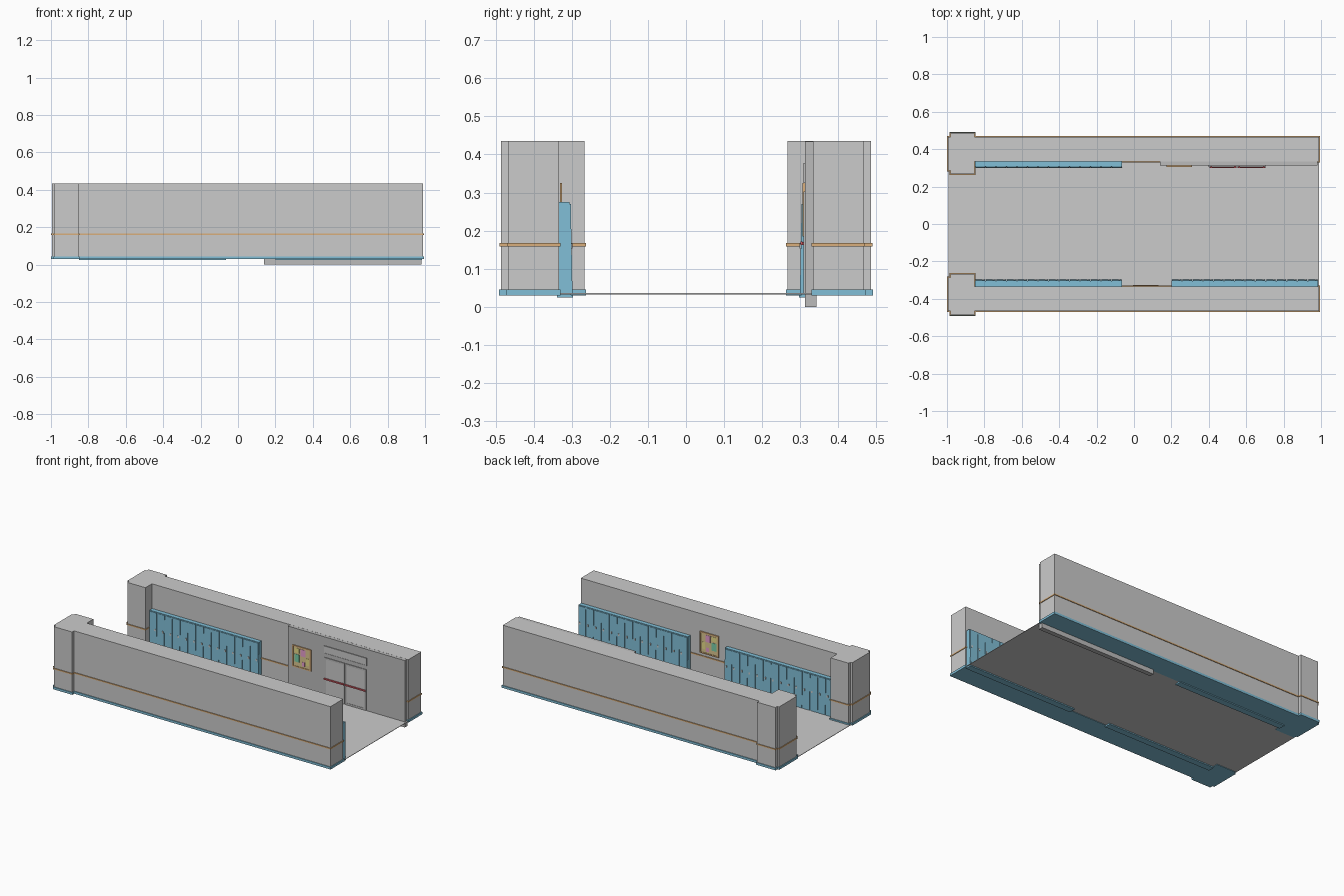
import bpy, bmesh
from mathutils import Vector

if "Cube" in bpy.data.objects:
    bpy.data.objects.remove(bpy.data.objects["Cube"])


def material(name, rgb):
    m = bpy.data.materials.new(name)
    m.diffuse_color = (*rgb, 1)
    m.use_nodes = True
    m.node_tree.nodes["Principled BSDF"].inputs["Base Color"].default_value = m.diffuse_color
    return m


BLUE = material("blue_paint", (0.22, 0.52, 0.68))
ORANGE = material("orange_trim", (0.70, 0.43, 0.20))
TAN = material("tan_board", (0.72, 0.58, 0.28))
GREEN = material("green_paper", (0.20, 0.62, 0.40))
PINK = material("pink_paper", (0.80, 0.35, 0.62))
YELLOW = material("yellow_paper", (0.80, 0.72, 0.25))
RED = material("red_bar", (0.65, 0.10, 0.12))
DARK = material("dark_grey", (0.50, 0.50, 0.50))


def add_prism(bm, pts, lo, hi, axis):
    """Extrude a 2D profile along x (points y,z) or z (points x,y)."""
    place = (lambda p, t: (t, *p)) if axis == "x" else (lambda p, t: (*p, t))
    a = [bm.verts.new(place(p, lo)) for p in pts]
    b = [bm.verts.new(place(p, hi)) for p in pts]
    bm.faces.new(a)
    bm.faces.new(b)
    for i in range(len(pts)):
        j = (i + 1) % len(pts)
        bm.faces.new((a[i], a[j], b[j], b[i]))


def finish(name, bm, mat=None):
    bmesh.ops.recalc_face_normals(bm, faces=bm.faces)
    me = bpy.data.meshes.new(name)
    bm.to_mesh(me)
    bm.free()
    ob = bpy.data.objects.new(name, me)
    bpy.context.collection.objects.link(ob)
    if mat:
        me.materials.append(mat)
    return ob


def prism(name, pts, lo, hi, axis, mat=None):
    bm = bmesh.new()
    add_prism(bm, pts, lo, hi, axis)
    return finish(name, bm, mat)


def boxes(name, items, mat=None):
    """Several boxes (x0, x1, y0, y1, z0, z1) in one object."""
    bm = bmesh.new()
    for x0, x1, y0, y1, z0, z1 in items:
        add_prism(bm, [(x0, y0), (x1, y0), (x1, y1), (x0, y1)], z0, z1, "z")
    return finish(name, bm, mat)


def frame(x0, x1, y0, y1, z0, z1, t):
    """Four bars around a rectangle."""
    return [(x0, x0 + t, y0, y1, z0, z1), (x1 - t, x1, y0, y1, z0, z1),
            (x0 + t, x1 - t, y0, y1, z0, z0 + t), (x0 + t, x1 - t, y0, y1, z1 - t, z1)]


def offset(pts, d):
    """Grow a counter-clockwise right-angled outline by d."""
    out = []
    for i, p in enumerate(pts):
        p = Vector(p)
        e1 = (p - Vector(pts[i - 1])).normalized()
        e2 = (Vector(pts[(i + 1) % len(pts)]) - p).normalized()
        q = p + d * (Vector((e1.y, -e1.x)) + Vector((e2.y, -e2.x)))
        out.append((q.x, q.y))
    return out


# wall footprint with the pillar at its left end
PLAN = [(-.995, .285), (-.982, .285), (-.982, .267), (-.852, .267), (-.852, .334),
        (.99, .334), (.99, .466), (-.852, .466), (-.852, .486), (-.982, .486),
        (-.982, .466), (-.995, .466)]

for side, s in (("front", -1), ("back", 1)):
    def plan(d):
        return [(x, s * y) for x, y in offset(PLAN, d)]
    prism(side + "_wall", plan(0), .04, .435, "z")
    prism(side + "_baseboard", plan(.005), .03, .045, "z", BLUE)
    prism(side + "_wall_stripe", plan(.004), .159, .167, "z", ORANGE)

# floor
boxes("floor", [(-.993, .99, -.335, .335, .033, .036)])


def locker_row(name, x0, x1, s, shift, count=14):
    """Bank of lockers with a plinth, separate doors and handles."""
    def prof(pts):
        return [(s * (v + shift), z) for v, z in pts]
    prism(name + "_body", prof([(.333, .028), (.302, .028), (.306, .275), (.333, .275)]),
          x0, x1, "x", BLUE)
    prism(name + "_plinth", prof([(.338, .024), (.296, .024), (.296, .031), (.338, .031)]),
          x0, x1, "x", BLUE)
    doors, handles = bmesh.new(), bmesh.new()
    w = (x1 - x0) / count
    for i in range(count):
        a = x0 + i * w
        add_prism(doors, prof([(.304, .036), (.298, .036), (.3025, .270), (.308, .270)]),
                  a + .003, a + w - .003, "x")
        add_prism(handles, prof([(.302, .153), (.2975, .153), (.2975, .166), (.302, .166)]),
                  a + w * .68, a + w * .84, "x")
    finish(name + "_doors", doors, BLUE)
    finish(name + "_handles", handles)


locker_row("front_left_lockers", -.85, -.065, -1, 0)
locker_row("front_right_lockers", .20, .985, -1, 0)
locker_row("back_left_lockers", -.85, -.065, 1, .001)


def notice_board(name, x0, y, s):
    """Framed board with coloured papers; s points away from the wall."""
    x1, z0, z1 = x0 + .135, .185, .325

    def depth(a, b):
        return sorted((y + s * a, y + s * b))
    boxes(name + "_frame", frame(x0, x1, *depth(0, .006), z0, z1, .008), ORANGE)
    boxes(name + "_panel", [(x0 + .006, x1 - .006, *depth(0, .003), z0 + .006, z1 - .006)], TAN)
    for label, mat, rects in (
            ("green", GREEN, [(.016, .050, .035, .085)]),
            ("pink", PINK, [(.060, .095, .080, .125), (.070, .090, .018, .045)]),
            ("yellow", YELLOW, [(.016, .050, .095, .125), (.098, .120, .030, .075)])):
        boxes(f"{name}_{label}_papers",
              [(x0 + a, x0 + b, *depth(.002, .0045), z0 + c, z0 + d) for a, b, c, d in rects], mat)


notice_board("back_notice_board", .174, .312, -1)
notice_board("front_notice_board", -.005, -.331, 1)

# doorway panel set against the back wall
boxes("doorway_panel", [(.14, .98, .312, .342, 0, .4345)], DARK)
boxes("transom_frame", frame(.395, .707, .308, .314, .325, .378, .006), DARK)
boxes("transom_window", [(.400, .702, .310, .314, .330, .373)])

# double doors with push bars
for label, x0, x1 in (("left", .404, .549), ("right", .554, .703)):
    boxes(label + "_door_frame", frame(x0, x1, .308, .314, .037, .303, .012), DARK)
    boxes(label + "_door_leaf", [(x0 + .010, x1 - .010, .310, .314, .045, .293)])
    boxes(label + "_push_bar", [(x0, x1, .300, .306, .162, .171),
                                (x0 + .004, x0 + .014, .305, .312, .163, .170),
                                (x1 - .014, x1 - .004, .305, .312, .163, .170)], RED)
